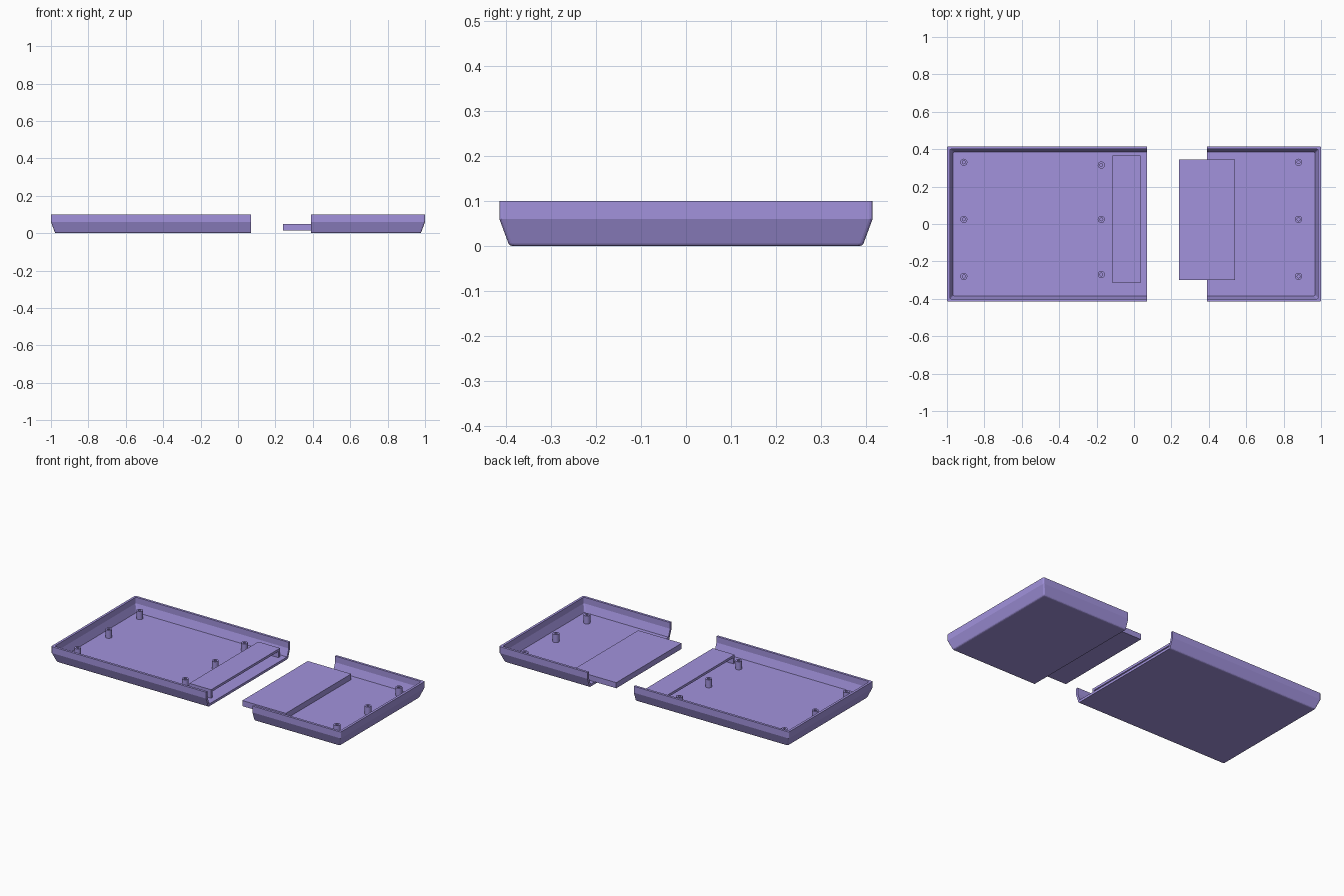
import bpy, bmesh, math

if "Cube" in bpy.data.objects:
    bpy.data.objects.remove(bpy.data.objects["Cube"])

FLOOR = 0.015
# wall cross-section: (inset from outer rim, height), outside bottom -> rim -> inside floor
WALL = [(0.028, 0.0), (0.023, 0.002), (0.02, 0.006), (0.0, 0.06), (0.0, 0.1),
        (0.015, 0.1), (0.015, 0.062), (0.031, FLOOR)]
HALF_Y = 0.415


def finish(name, bm):
    bmesh.ops.recalc_face_normals(bm, faces=bm.faces)
    me = bpy.data.meshes.new(name)
    bm.to_mesh(me)
    bm.free()
    ob = bpy.data.objects.new(name, me)
    bpy.context.collection.objects.link(ob)
    return ob


def tray(name, x_open, x_end):
    """Three-walled tray, open at x_open, with small rounded corners at x_end."""
    s = 1 if x_end > x_open else -1
    r = 0.008
    bm = bmesh.new()
    rings = []
    for inset, z in WALL:
        xe, y = x_end - s * inset, HALF_Y - inset
        arc = []
        for k in range(4):
            a = k * math.pi / 6
            arc.append((xe - s * r * (1 - math.sin(a)), y - r * (1 - math.cos(a))))
        pts = [(x_open, -y)] + [(px, -py) for px, py in arc] + arc[::-1] + [(x_open, y)]
        rings.append([bm.verts.new((px, py, z)) for px, py in pts])
    for a, b in zip(rings, rings[1:]):
        for i in range(len(a) - 1):
            bm.faces.new((a[i], a[i + 1], b[i + 1], b[i]))
    bm.faces.new(rings[0])
    bm.faces.new(rings[-1])
    bm.faces.new([q[0] for q in rings] + [q[-1] for q in reversed(rings)])
    return finish(name, bm)


def extruded(name, outline, x0, x1):
    """Prism along x from a (y, z) outline."""
    bm = bmesh.new()
    a = [bm.verts.new((x0, y, z)) for y, z in outline]
    b = [bm.verts.new((x1, y, z)) for y, z in outline]
    n = len(a)
    for i in range(n):
        j = (i + 1) % n
        bm.faces.new((a[i], a[j], b[j], b[i]))
    bm.faces.new(a)
    bm.faces.new(b)
    return finish(name, bm)


def post(name, x, y, n=20):
    """Hollow screw post standing on the floor."""
    bm = bmesh.new()
    profile = [(0.019, FLOOR), (0.019, 0.065), (0.008, 0.065), (0.008, FLOOR)]
    rings = [[bm.verts.new((x + r * math.cos(2 * math.pi * i / n),
                            y + r * math.sin(2 * math.pi * i / n), z))
              for i in range(n)] for r, z in profile]
    for k in range(4):
        a, b = rings[k], rings[(k + 1) % 4]
        for i in range(n):
            j = (i + 1) % n
            bm.faces.new((a[i], a[j], b[j], b[i]))
    ob = finish(name, bm)
    bpy.context.view_layer.objects.active = ob
    ob.select_set(True)
    bpy.ops.object.shade_smooth_by_angle(angle=math.radians(35))
    ob.select_set(False)
    return ob


parts = []
# Two tray halves
parts.append(tray("left_tray", 0.07, -1.0))
parts.append(tray("right_tray", 0.39, 1.0))

# Joining tongue on the right half
parts.append(extruded("joining_tongue",
                      [(-0.3, FLOOR), (0.345, FLOOR), (0.345, 0.05), (-0.3, 0.05)], 0.24, 0.54))

# Sleeve on the left half that receives the tongue (bridge-shaped section)
parts.append(extruded("tongue_sleeve",
                      [(-0.315, FLOOR), (-0.315, 0.068), (0.365, 0.068), (0.365, FLOOR),
                       (0.348, FLOOR), (0.348, 0.053), (-0.303, 0.053), (-0.303, FLOOR)],
                      -0.115, 0.035))

# Screw posts
for row, x, ys in (("left", -0.91, (-0.28, 0.025, 0.33)),
                   ("middle", -0.175, (-0.27, 0.025, 0.315)),
                   ("right", 0.88, (-0.28, 0.025, 0.33))):
    for i, y in enumerate(ys):
        parts.append(post(f"{row}_screw_post_{i + 1}", x, y))

# Purple plastic
mat = bpy.data.materials.new("purple_plastic")
mat.diffuse_color = (0.36, 0.29, 0.72, 1)
mat.use_nodes = True
mat.node_tree.nodes["Principled BSDF"].inputs["Base Color"].default_value = mat.diffuse_color
for ob in parts:
    ob.data.materials.append(mat)
